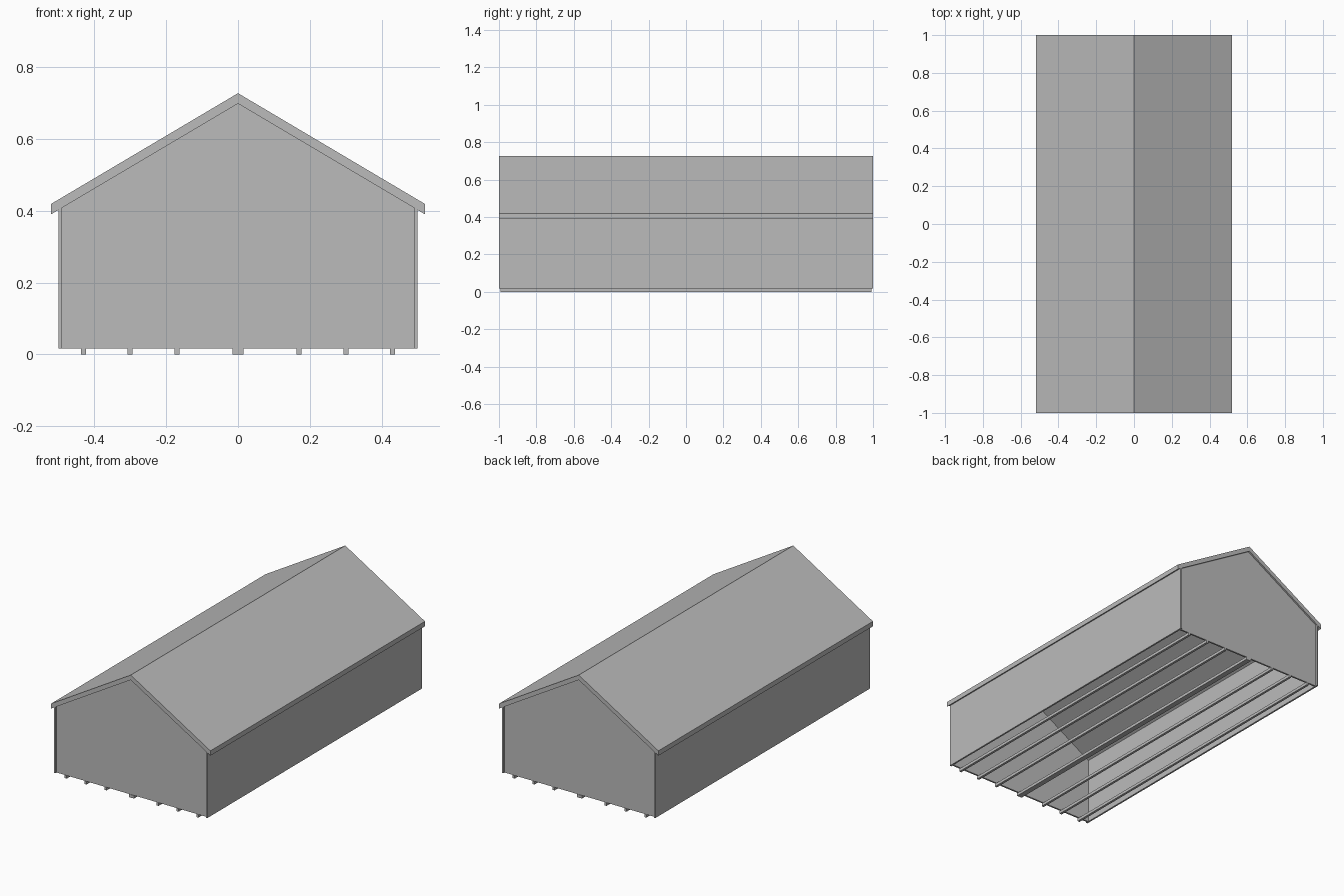
import bpy

cube = bpy.data.objects.get("Cube")
if cube:
    bpy.data.objects.remove(cube, do_unlink=True)

grey = bpy.data.materials.new("plain grey")
grey.use_nodes = True
colour = (0.5, 0.5, 0.5, 1)
grey.diffuse_color = colour
grey.node_tree.nodes["Principled BSDF"].inputs["Base Color"].default_value = colour

BASE = 0.017          # underside of the walls
HALF = 0.5            # half width of the walls
EAVE = 0.52           # half width of the roof
RIDGE, RIDGE_IN = 0.727, 0.698
SLOPE = 0.592
THICK = 0.01


def underside(x):
    return RIDGE_IN - SLOPE * abs(x)


def extrude(name, profile, y0, y1):
    """Solid made by sweeping an (x, z) outline, counter-clockwise from the front, along y."""
    n = len(profile)
    verts = [(x, y, z) for y in (y0, y1) for x, z in profile]
    faces = [tuple(range(n)), tuple(range(2 * n - 1, n - 1, -1))]
    faces += [(i, i + n, (i + 1) % n + n, (i + 1) % n) for i in range(n)]
    mesh = bpy.data.meshes.new(name)
    mesh.from_pydata(verts, [], faces)
    mesh.materials.append(grey)
    obj = bpy.data.objects.new(name, mesh)
    bpy.context.collection.objects.link(obj)
    return obj


# Pitched roof slab with plumb-cut eaves
extrude("roof", [
    (-EAVE, underside(EAVE)), (0, RIDGE_IN), (EAVE, underside(EAVE)),
    (EAVE, 0.419), (0, RIDGE), (-EAVE, 0.419)], -1, 1)

# Long side walls
for name, s in (("left_wall", 1), ("right_wall", -1)):
    a, b = sorted((s * HALF, s * (HALF - THICK)))
    extrude(name, [(a, BASE), (b, BASE), (b, underside(b)), (a, underside(a))], -1, 1)

# Gable end walls, set just inside the roof ends
inner = HALF - THICK
gable = [(-inner, BASE), (inner, BASE), (inner, underside(inner)),
         (0, RIDGE_IN), (-inner, underside(inner))]
extrude("front_gable", gable, -0.99, -0.98)
extrude("back_gable", gable, 0.98, 0.99)

# Floor runners under the open base, the middle one wider
for i, x in enumerate((-0.43, -0.3, -0.17, 0, 0.17, 0.3, 0.43)):
    w = 0.016 if x == 0 else 0.007
    extrude(f"floor_runner_{i + 1}",
            [(x - w, 0), (x + w, 0), (x + w, BASE), (x - w, BASE)], -0.993, 0.993)
